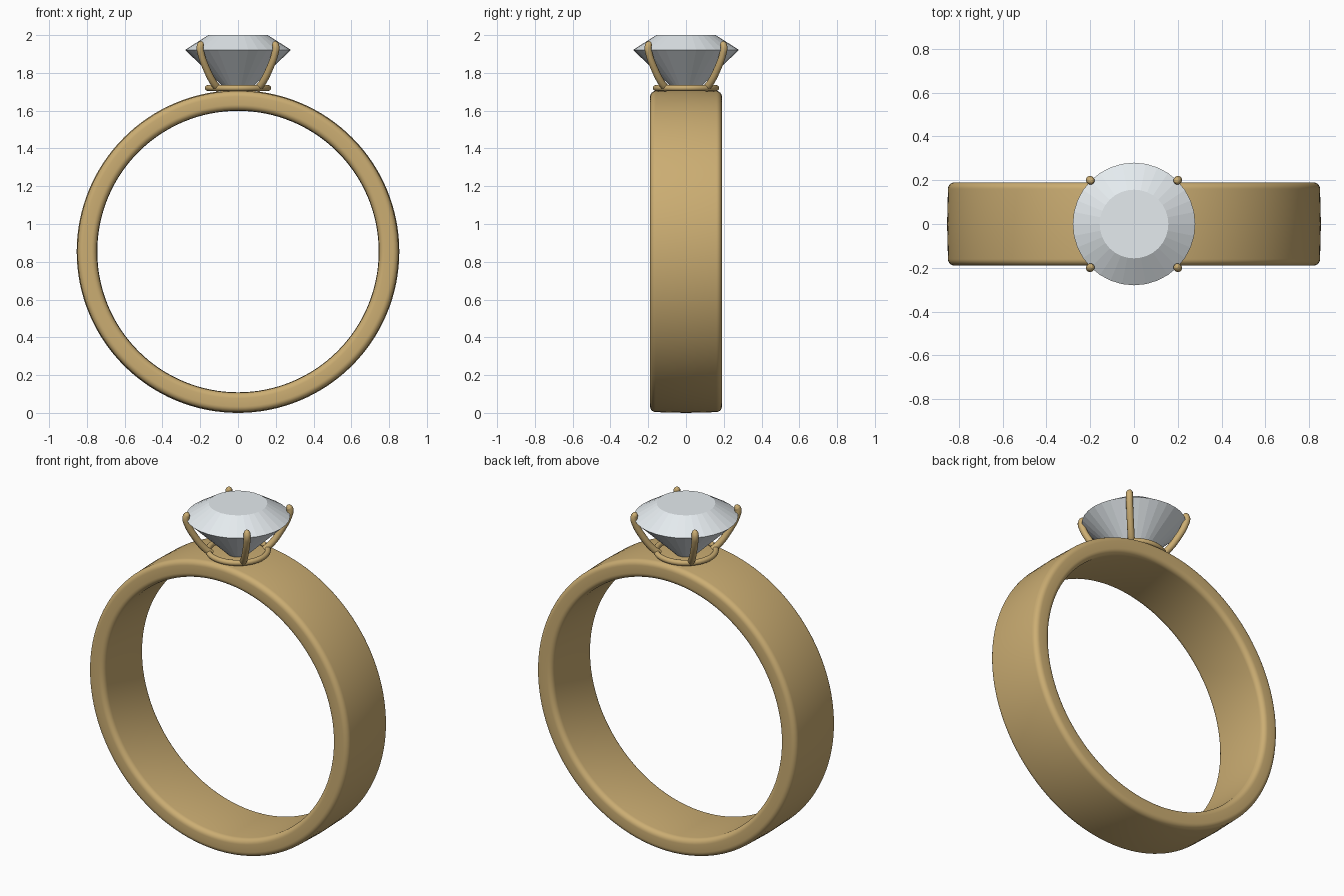
import bpy, bmesh, math
from mathutils import Vector

if "Cube" in bpy.data.objects:
    bpy.data.objects.remove(bpy.data.objects["Cube"])


def material(name, color):
    m = bpy.data.materials.new(name)
    m.diffuse_color = color
    m.use_nodes = True
    m.node_tree.nodes["Principled BSDF"].inputs["Base Color"].default_value = m.diffuse_color
    return m


gold = material("gold", (0.60, 0.42, 0.17, 1))
crystal = material("crystal", (0.78, 0.83, 0.86, 1))


def lathe(name, profile, n, mat, closed=False, smooth=True):
    """Revolve (radius, height) points about z; zero radius becomes a pole."""
    bm = bmesh.new()
    rings = []
    for r, h in profile:
        if r < 1e-6:
            rings.append([bm.verts.new((0, 0, h))] * n)
        else:
            rings.append([bm.verts.new((r * math.cos(math.tau * i / n),
                                        r * math.sin(math.tau * i / n), h)) for i in range(n)])
    pairs = list(zip(rings, rings[1:])) + ([(rings[-1], rings[0])] if closed else [])
    for a, b in pairs:
        for i in range(n):
            j = (i + 1) % n
            bm.faces.new(list(dict.fromkeys((a[i], a[j], b[j], b[i]))))
    if not closed and profile[-1][0] > 0:
        bm.faces.new(rings[-1])
    bmesh.ops.recalc_face_normals(bm, faces=bm.faces)
    for f in bm.faces:
        f.smooth = smooth
    me = bpy.data.meshes.new(name)
    bm.to_mesh(me)
    bm.free()
    ob = bpy.data.objects.new(name, me)
    bpy.context.collection.objects.link(ob)
    me.materials.append(mat)
    return ob


# Band: rounded rectangular section with slightly domed faces
R_MID, HALF_T, HALF_W, BEVEL = 0.7985, 0.0515, 0.19, 0.03
section = []
for k, (sr, sh) in enumerate([(1, 1), (-1, 1), (-1, -1), (1, -1)]):
    for s in range(7):
        a = math.pi / 2 * (k + s / 6)
        section.append((R_MID + sr * (HALF_T - BEVEL) + BEVEL * math.cos(a),
                        sh * (HALF_W - BEVEL) + BEVEL * math.sin(a)))
    if k == 1:
        section.append((R_MID - HALF_T - 0.002, 0))
section.append((R_MID + HALF_T + 0.004, 0))
band = lathe("band", section, 128, gold, closed=True)
band.rotation_euler.x = math.pi / 2
band.location.z = 0.854

# Stone: faceted pavilion, crown and flat table
lathe("stone", [(0, 1.65), (0.28, 1.922), (0.157, 2.0)], 32, crystal, smooth=False)

# Setting ring under the stone
bpy.ops.mesh.primitive_torus_add(major_radius=0.16, minor_radius=0.016, major_segments=48,
                                 minor_segments=12, location=(0, 0, 1.72))
ring = bpy.context.object
ring.name = "setting_ring"
ring.data.materials.append(gold)
bpy.ops.object.shade_smooth()

# Prongs: bowed wires with rounded tips, as (radial distance, height, wire scale)
path = [(0.145, 1.715, 1), (0.18, 1.745, 1), (0.235, 1.82, 1), (0.276, 1.90, 1),
        (0.284, 1.935, 1), (0.278, 1.952, 0.95), (0.272, 1.962, 0.6), (0.269, 1.966, 0.1)]
for i in range(4):
    a = math.radians(45 + 90 * i)
    cu = bpy.data.curves.new("prong", 'CURVE')
    cu.dimensions = '3D'
    cu.bevel_depth = 0.019
    cu.bevel_resolution = 4
    cu.use_fill_caps = True
    cu.resolution_u = 6
    sp = cu.splines.new('BEZIER')
    sp.bezier_points.add(len(path) - 1)
    for p, (r, z, w) in zip(sp.bezier_points, path):
        p.co = Vector((r * math.cos(a), r * math.sin(a), z))
        p.radius = w
        p.handle_left_type = p.handle_right_type = 'AUTO'
    cu.materials.append(gold)
    ob = bpy.data.objects.new(f"prong_{i + 1}", cu)
    bpy.context.collection.objects.link(ob)
